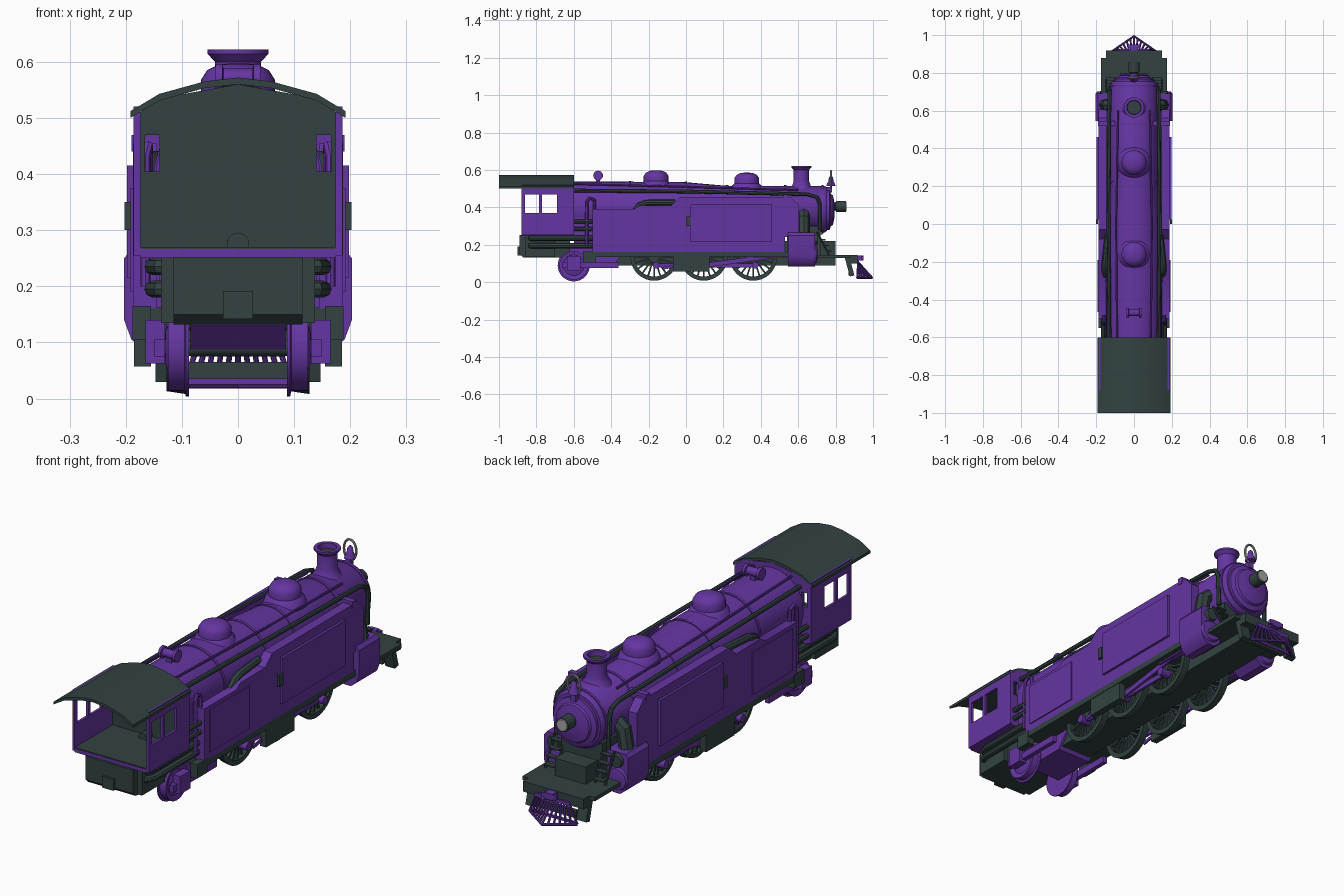
import bpy, bmesh, math
from mathutils import Vector

cube = bpy.data.objects.get("Cube")
if cube:
    bpy.data.objects.remove(cube, do_unlink=True)
made = []


def material(name, rgb):
    m = bpy.data.materials.new(name)
    m.use_nodes = True
    m.diffuse_color = (*rgb, 1)
    m.node_tree.nodes["Principled BSDF"].inputs["Base Color"].default_value = (*rgb, 1)
    return m


purple = material("purple paint", (.13, .036, .36))
dark = material("dark slate", (.033, .055, .055))
grey = material("light grey", (.38, .38, .36))


def finish(name, bm, mat):
    bmesh.ops.recalc_face_normals(bm, faces=bm.faces)
    mesh = bpy.data.meshes.new(name)
    bm.to_mesh(mesh)
    bm.free()
    mesh.materials.append(mat)
    ob = bpy.data.objects.new(name, mesh)
    bpy.context.collection.objects.link(ob)
    made.append(ob)
    return ob


def add_prism(bm, outline, a, b, axis):
    """Extrude an outline along x (points are y,z) or y (points are x,z)."""
    def place(p, t):
        return (t, *p) if axis == "x" else (p[0], t, p[1])
    ends = [[bm.verts.new(place(p, t)) for p in outline] for t in (a, b)]
    for ring in ends:
        bm.faces.new(ring)
    n = len(outline)
    for i in range(n):
        j = (i + 1) % n
        bm.faces.new((ends[0][i], ends[0][j], ends[1][j], ends[1][i]))


def prism(name, outline, a, b, mat, axis="x"):
    bm = bmesh.new()
    add_prism(bm, outline, a, b, axis)
    return finish(name, bm, mat)


def box(name, x, y, z, mat):
    outline = [(y[0], z[0]), (y[1], z[0]), (y[1], z[1]), (y[0], z[1])]
    return prism(name, outline, x[0], x[1], mat)


def add_lathe(bm, profile, centre, axis, closed=False, steps=32):
    """Spin (radius, offset) pairs round the chosen axis."""
    rings = []
    for k in range(steps):
        a = k * math.tau / steps
        ring = []
        for r, t in profile:
            u, v = r * math.cos(a), r * math.sin(a)
            p = {"x": (t, u, v), "y": (u, t, v), "z": (u, v, t)}[axis]
            ring.append(bm.verts.new(Vector(p) + Vector(centre)))
        rings.append(ring)
    n = len(profile)
    for k in range(steps):
        cur, nxt = rings[k], rings[(k + 1) % steps]
        for i in range(n if closed else n - 1):
            j = (i + 1) % n
            bm.faces.new((cur[i], cur[j], nxt[j], nxt[i]))
    if not closed:
        for i in (0, n - 1):
            bm.faces.new([ring[i] for ring in rings])


def lathe(name, profile, centre, axis, mat, closed=False):
    bm = bmesh.new()
    add_lathe(bm, profile, centre, axis, closed)
    return finish(name, bm, mat)


def tube(name, points, radius, mat, cyclic=False):
    curve = bpy.data.curves.new(name, "CURVE")
    curve.dimensions = "3D"
    curve.bevel_depth = radius
    curve.bevel_resolution = 2
    curve.use_fill_caps = True
    spline = curve.splines.new("POLY")
    spline.points.add(len(points) - 1)
    spline.use_cyclic_u = cyclic
    for sp, p in zip(spline.points, points):
        sp.co = (*p, 1)
    temp = bpy.data.objects.new(name, curve)
    mesh = bpy.data.meshes.new_from_object(temp)
    bpy.data.objects.remove(temp)
    mesh.materials.clear()
    mesh.materials.append(mat)
    ob = bpy.data.objects.new(name, mesh)
    bpy.context.collection.objects.link(ob)
    made.append(ob)


def bar_outline(p, q, width):
    p, q = Vector(p), Vector(q)
    d = (q - p).normalized() * width / 2
    n = Vector((-d.y, d.x))
    return [p - d + n, p - d - n, q + d - n, q + d + n]


# Boiler, smokebox door, bands
lathe("boiler", [(.148, -.6), (.146, -.02), (.125, .22), (.125, .74), (.115, .755)], (0, 0, .39), "y", purple)
lathe("smokebox_door", [(.105, .75), (.105, .768), (.085, .775), (.08, .785), (.05, .792), (.03, .795)],
      (0, 0, .385), "y", purple)
for y, r in ((-.3, .151), (0, .148), (.22, .129), (.53, .129), (.73, .129)):
    lathe("boiler_band", [(r, -.006), (r, .006)], (0, y, .39), "y", purple)

# Stack, domes, generator, headlight
lathe("smoke_stack", [(.07, .49), (.05, .515), (.041, .54), (.041, .6), (.054, .614), (.054, .622),
                      (.038, .622), (.035, .58)], (0, .617, 0), "z", purple)
lathe("stack_opening", [(.036, .58), (.036, .6)], (0, .617, 0), "z", dark)
for y, drop in ((-.16, 0), (.325, .012)):
    lathe("steam_dome", [(.09, .5), (.078, .53), (.066, .54), (.066, .568), (.055, .585), (.035, .595), (.01, .598)],
          (0, y, -drop), "z", purple)
lathe("generator", [(.026, -.04), (.026, -.028), (.018, -.026), (.018, .026), (.026, .028), (.026, .04)],
      (0, -.47, .57), "x", purple)
box("generator_stand", (-.012, .012), (-.48, -.46), (.52, .56), purple)
lathe("headlight", [(.02, .785), (.022, .8), (.03, .802), (.03, .855)], (0, 0, .405), "y", dark)
lathe("headlight_lens", [(.026, .855), (.024, .858)], (0, 0, .405), "y", grey)

# Bell in its hanger
lathe("bell", [(.024, .515), (.022, .525), (.014, .54), (.011, .56), (.004, .568)], (0, .775, 0), "z", purple)
tube("bell_hanger", [(.03 * math.cos(a), .775, .55 + .045 * math.sin(a))
                     for a in (k * math.tau / 20 for k in range(20))], .005, grey, True)
box("bell_stand", (-.012, .012), (.74, .78), (.48, .51), purple)

# Cab
for s in (1, -1):
    for y, z in (((-.88, -.6), (.255, .37)), ((-.88, -.6), (.47, .52)), ((-.88, -.86), (.37, .47)),
                 ((-.785, -.77), (.37, .47)), ((-.69, -.6), (.37, .47))):
        box("cab_side", (s * .174, s * .186), y, z, purple)
    for part, y, mat in (("cab_front", (-.61, -.6), purple), ("cab_lining", (-.618, -.61), dark)):
        box(part, (s * .14, s * .174), y, (.255, .405), mat)
        box(part + "_post", (s * .166, s * .174), y, (.405, .47), mat)
for part, y, mat in (("cab_front", (-.61, -.6), purple), ("cab_lining", (-.618, -.61), dark)):
    box(part + "_centre", (-.14, .14), y, (.255, .47), mat)
    prism(part + "_top", [(-.174, .47), (.174, .47), (.174, .51), (.14, .535), (0, .56), (-.14, .535), (-.174, .51)],
          *y, mat, "y")
box("cab_floor", (-.175, .175), (-.88, -.6), (.25, .266), purple)
box("cab_floor_plate", (-.174, .174), (-.878, -.62), (.266, .27), dark)
lathe("fire_door", [(.02, -.66), (.02, -.61)], (0, 0, .275), "y", dark)
arch = [(-.192, .512), (-.14, .543), (-.06, .565), (0, .572), (.06, .565), (.14, .543), (.192, .512)]
prism("cab_roof", arch + [(x, z - .012) for x, z in reversed(arch)], -1, -.6, dark, "y")

# Rear tank and firebox
prism("rear_tank", [(-.89, .15), (-.87, .132), (-.62, .132), (-.62, .252), (-.89, .252)], -.115, .115, dark)
box("rear_tank_step", (-.137, .137), (-.86, -.7), (.135, .25), dark)
box("rear_hatch", (-.027, .027), (-.9, -.88), (.142, .192), dark)
box("firebox", (-.14, .14), (-.6, -.05), (.2, .4), purple)
prism("ash_pan", [(-.66, .13), (-.6, .075), (-.4, .075), (-.3, .2), (-.66, .2)], -.085, .085, purple)

# Main frame and front deck
box("main_frame", (-.075, .075), (-.4, .8), (.09, .22), dark)
box("boiler_underside", (-.12, .12), (-.1, .5), (.2, .3), dark)
box("saddle", (-.1, .1), (.54, .72), (.13, .3), dark)
box("front_deck", (-.175, .175), (.66, .88), (.128, .145), dark)
box("buffer_beam", (-.147, .147), (.87, .918), (.1, .145), dark)
box("lower_beam", (-.09, .09), (.87, .89), (.035, .065), dark)
box("coupler", (-.02, .02), (.9, .95), (.115, .143), purple)
box("coupler_head", (-.035, .035), (.935, .95), (.12, .14), purple)

# Slatted pilot
slats = [k / 6 for k in range(-6, 7)]
for t in slats:
    tube("pilot_slat", [(t * .08, .92, .108), (t * .115, .995 - .08 * abs(t), .025)], .005, purple)
tube("pilot_foot", [(t * .115, .995 - .08 * abs(t), .024) for t in (-1, 0, 1)], .006, purple)
box("pilot_top", (-.085, .085), (.912, .926), (.1, .115), purple)
box("pilot_back", (-.11, .11), (.912, .922), (.025, .035), purple)

casing = [(-.5, .16), (-.5, .39), (-.28, .39), (-.25, .41), (-.08, .41), (-.03, .455), (.56, .455),
          (.605, .41), (.605, .26), (.53, .24), (.53, .16)]
cylinder = [(.1, .265), (.19, .265), (.203, .25), (.203, .14), (.19, .105), (.165, .085), (.13, .085), (.1, .11)]
for s in (1, -1):
    # Side casings with raised panels, running gear covers
    prism("side_casing", casing, s * .145, s * .187, purple)
    box("rear_panel", (s * .186, s * .192), (-.465, -.19), (.19, .375), purple)
    box("front_panel", (s * .186, s * .198), (.025, .46), (.215, .415), purple)
    box("panel_latch", (s * .19, s * .202), (0, .025), (.3, .35), dark)
    box("running_board", (s * .1, s * .187), (-.5, .6), (.135, .162), dark)
    box("rear_bracket", (s * .155, s * .188), (-.55, -.48), (.105, .165), dark)
    box("gear_hanger", (s * .155, s * .185), (-.07, .125), (.057, .15), dark)
    box("casing_bracket", (s * .1, s * .19), (.52, .545), (.44, .47), purple)
    # Cylinders, steam pipes
    prism("cylinder", [(s * x, z) for x, z in cylinder], .545, .69, purple, "y")
    lathe("cylinder_cap", [(.05, .69), (.045, .7), (.02, .703)], (s * .152, 0, .15), "y", purple)
    lathe("valve_cap", [(.03, .69), (.027, .705)], (s * .152, 0, .23), "y", dark)
    tube("steam_pipe", [(s * .09, .63, .38), (s * .14, .63, .34), (s * .155, .63, .25)], .032, dark)
    # Piping
    tube("long_pipe", [(s * .13, -.6, .49), (s * .135, 0, .485), (s * .13, .65, .47), (s * .13, .7, .455),
                       (s * .13, .715, .42), (s * .125, .715, .28)], .01, dark)
    tube("hand_rail", [(s * .09, -.6, .525), (s * .095, 0, .51), (s * .085, .6, .492)], .005, purple)
    tube("feed_pipe", [(s * .15, -.28, .37), (s * .155, -.25, .41), (s * .155, -.21, .425), (s * .14, -.06, .425)],
         .016, dark)
    tube("injector_loop", [(s * .165, -.53, .2), (s * .165, -.53, .43), (s * .16, -.515, .45), (s * .16, -.49, .44),
                           (s * .16, -.485, .3)], .009, purple)
    for z in (.195, .235):
        tube("rear_pipe", [(s * .1, -.84, z), (s * .14, -.83, z), (s * .152, -.8, z), (s * .152, -.48, z)], .015, dark)
        tube("side_pipe", [(s * .165, -.61, z + .09), (s * .165, -.48, z + .09)], .011, dark)
    # Deck ladders, stays and foot steps
    for x in (.095, .145):
        tube("ladder_rail", [(s * x, .7, .27), (s * x, .765, .145)], .005, dark)
    for k in range(4):
        y, z = .708 + .016 * k, .255 - .031 * k
        box("ladder_tread", (s * .095, s * .145), (y, y + .022), (z, z + .006), dark)
    prism("foot_step", bar_outline((.865, .12), (.885, .045), .025), s * .1, s * .147, dark)
    # Driving wheels
    for y in (-.17, .095, .36):
        bm = bmesh.new()
        hub = (s * .11, y, .135)
        add_lathe(bm, [(.105, -.017), (.122, -.017), (.127, .017), (.105, .017)][::s], hub, "x", True, 40)
        add_lathe(bm, [(.03, -.022), (.03, .022)], hub, "x")
        for k in range(20):
            d = Vector((math.cos(k * math.tau / 20), math.sin(k * math.tau / 20)))
            c = Vector((y, .135))
            add_prism(bm, bar_outline(c + d * .025, c + d * .105, .009), s * .103, s * .118, "x")
        finish("driving_wheel", bm, dark)
        lathe("crank_pin", [(.018, .12), (.018, .165)] if s > 0 else [(.018, -.165), (.018, -.12)],
              (0, y + .01, .09), "x", purple)
    # Rods
    prism("coupling_rod", bar_outline((-.16, .09), (.37, .09), .022), s * .132, s * .142, purple)
    prism("main_rod", bar_outline((.105, .09), (.46, .14), .024), s * .145, s * .155, purple)
    prism("valve_rod", bar_outline((-.12, .075), (.1, .115), .014), s * .158, s * .165, purple)
    box("slide_bar", (s * .135, s * .165), (.36, .55), (.128, .145), purple)
    # Trailing truck
    lathe("trailing_wheel", [(.03, -.022), (.055, -.012), (.07, -.018), (.077, -.018), (.077, .012), (.086, .014),
                             (.086, .02), (.03, .02)] if s < 0 else
          [(.03, .022), (.055, .012), (.07, .018), (.077, .018), (.077, -.012), (.086, -.014), (.086, -.02),
           (.03, -.02)], (s * .107, -.6, .09), "x", purple)
    box("truck_frame", (s * .13, s * .15), (-.66, -.36), (.075, .105), purple)
    box("axle_box", (s * .13, s * .165), (-.635, -.565), (.062, .14), purple)
for y in (-.6, -.17, .095, .36):
    lathe("axle", [(.014, -.12), (.014, .12)], (0, y, .09 if y < -.5 else .135), "x", dark)

# Smooth round parts, keep edges sharp
bpy.ops.object.select_all(action="DESELECT")
for ob in made:
    ob.select_set(True)
bpy.context.view_layer.objects.active = made[0]
bpy.ops.object.shade_smooth_by_angle(angle=math.radians(35))
